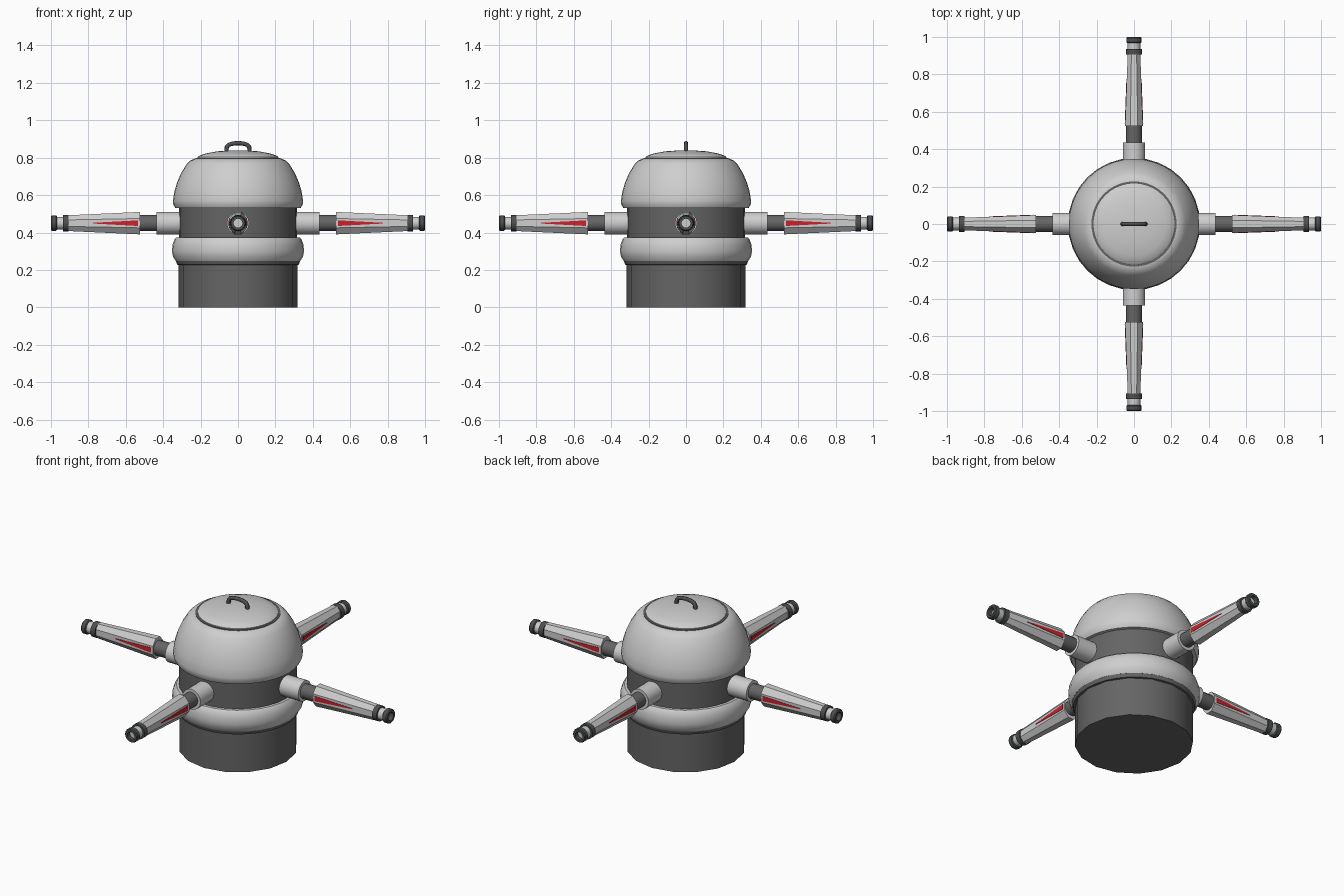
import bpy, bmesh, math
from mathutils import Matrix, Vector

if "Cube" in bpy.data.objects:
    bpy.data.objects.remove(bpy.data.objects["Cube"])

def mat(name, c):
    m = bpy.data.materials.new(name)
    m.diffuse_color = (*c, 1)
    m.use_nodes = True
    m.node_tree.nodes["Principled BSDF"].inputs["Base Color"].default_value = m.diffuse_color
    return m

LIGHT = mat("light_grey", (0.62, 0.62, 0.62))
DARK = mat("dark_grey", (0.13, 0.13, 0.13))
TRIM = mat("charcoal_trim", (0.075, 0.08, 0.08))
RED = mat("red_stripe", (0.6, 0.015, 0.025))

def finish(name, bm, material, angle=35):
    bmesh.ops.remove_doubles(bm, verts=bm.verts, dist=1e-5)
    bmesh.ops.recalc_face_normals(bm, faces=bm.faces)
    me = bpy.data.meshes.new(name)
    bm.to_mesh(me)
    bm.free()
    me.materials.append(material)
    ob = bpy.data.objects.new(name, me)
    bpy.context.collection.objects.link(ob)
    bpy.ops.object.select_all(action='DESELECT')
    ob.select_set(True)
    bpy.context.view_layer.objects.active = ob
    bpy.ops.object.shade_smooth_by_angle(angle=math.radians(angle))
    return ob

def lathe(name, profile, n, material, m=Matrix(), squash=1.0, phase=0.0):
    """Revolve (radius, height) pairs about z, then place with matrix m."""
    bm = bmesh.new()
    rings = []
    for r, z in profile:
        rings.append([bm.verts.new(m @ Vector((
            r * math.cos(phase + 2 * math.pi * i / n),
            r * squash * math.sin(phase + 2 * math.pi * i / n), z))) for i in range(n)])
    for a, b in zip(rings, rings[1:]):
        for i in range(n):
            j = (i + 1) % n
            bm.faces.new((a[i], a[j], b[j], b[i]))
    bm.faces.new(rings[0])
    bm.faces.new(rings[-1])
    return finish(name, bm, material)

# body stack
lathe("base_drum", [(0.317, 0), (0.317, 0.24)], 16, DARK)
lathe("lower_ring_trim", [(0.31, 0.226), (0.325, 0.228), (0.333, 0.25), (0.31, 0.25)], 32, DARK)
lathe("lower_ring", [(0.31, 0.246), (0.333, 0.248), (0.348, 0.272), (0.353, 0.30), (0.35, 0.335),
                     (0.34, 0.362), (0.33, 0.373), (0.31, 0.375)], 32, LIGHT)
lathe("middle_band", [(0.316, 0.36), (0.316, 0.545)], 32, DARK)
lathe("dome", [(0.31, 0.53), (0.335, 0.53), (0.346, 0.55), (0.348, 0.57), (0.34, 0.62), (0.325, 0.67),
               (0.303, 0.72), (0.275, 0.765), (0.255, 0.785), (0.23, 0.795), (0.2, 0.797)], 40, LIGHT)
# lid with a thin seam under it
lathe("lid_seam", [(0.228, 0.79), (0.228, 0.798), (0.2, 0.799)], 40, DARK)
lathe("lid", [(0.217, 0.79), (0.217, 0.803), (0.205, 0.812), (0.17, 0.823), (0.11, 0.834),
              (0.05, 0.838), (0.01, 0.839)], 40, LIGHT)

# carrying handle: round bar swept along an arch
cu = bpy.data.curves.new("handle_path", 'CURVE')
cu.dimensions = '3D'
cu.bevel_depth = 0.0115
cu.bevel_resolution = 2
pts = [(-0.062, 0.825), (-0.06, 0.857), (-0.05, 0.869), (-0.025, 0.876), (0, 0.878),
       (0.025, 0.876), (0.05, 0.869), (0.06, 0.857), (0.062, 0.825)]
sp = cu.splines.new('POLY')
sp.points.add(len(pts) - 1)
for p, (x, z) in zip(sp.points, pts):
    p.co = (x, 0, z, 1)
cu.materials.append(TRIM)
bpy.context.collection.objects.link(bpy.data.objects.new("handle", cu))

# four arms: local z runs outward, local x is up, local y is sideways
OCT = math.pi / 8
K = 1 / math.cos(OCT)
for k, side in enumerate(("right", "back", "left", "front")):
    m = (Matrix.Translation((0, 0, 0.45)) @ Matrix.Rotation(k * math.pi / 2, 4, 'Z')
         @ Matrix(((0, 0, 1, 0), (0, -1, 0, 0), (1, 0, 0, 0), (0, 0, 0, 1))))
    lathe(side + "_socket", [(0.06, 0.28), (0.06, 0.435)], 16, LIGHT, m)
    lathe(side + "_neck", [(0.043, 0.42), (0.043, 0.54)], 12, DARK, m)
    lathe(side + "_sleeve", [(0.06 * K, 0.523), (0.056 * K, 0.53), (0.042 * K, 0.91)][::2],
          8, LIGHT, m, 0.8, OCT)
    lathe(side + "_collar", [(0.044, 0.905), (0.044, 0.935)], 16, TRIM, m)
    lathe(side + "_nozzle", [(0.034, 0.93), (0.034, 0.975)], 16, LIGHT, m)
    lathe(side + "_tip", [(0.036, 0.968), (0.041, 0.973), (0.041, 0.995), (0.037, 1.0),
                          (0.024, 1.0), (0.024, 0.972)], 16, TRIM, m)
    # tapered red stripe plates on both flanks of the sleeve
    bm = bmesh.new()
    for s in (-1, 1):
        def flank(z):
            return 0.8 * (0.06 - 0.018 * (z - 0.523) / 0.387)
        loops = []
        for off in (-0.002, 0.002):
            loops.append([bm.verts.new(m @ Vector((x, s * (flank(z) + off), z)))
                          for x, z in ((-0.015, 0.535), (0.015, 0.535), (0.002, 0.775), (-0.002, 0.775))])
        a, b = loops
        bm.faces.new(a)
        bm.faces.new(b)
        for i in range(4):
            j = (i + 1) % 4
            bm.faces.new((a[i], a[j], b[j], b[i]))
    finish(side + "_red_stripes", bm, RED)
